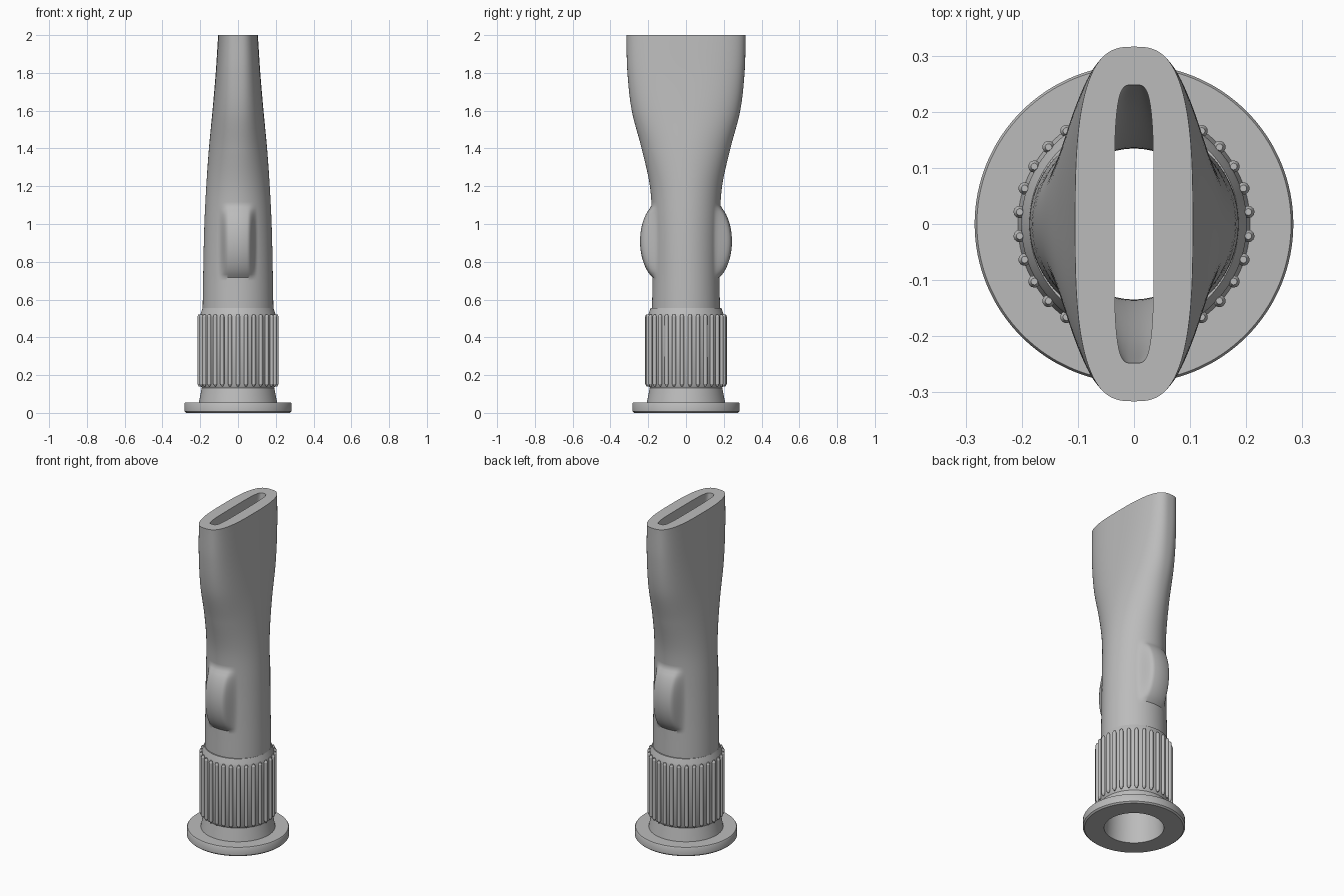
import bpy
import bmesh
import math
from mathutils import Matrix

if "Cube" in bpy.data.objects:
    bpy.data.objects.remove(bpy.data.objects["Cube"], do_unlink=True)

grey = bpy.data.materials.new("mid grey plastic")
grey.use_nodes = True
grey.diffuse_color = (0.5, 0.5, 0.5, 1)
grey.node_tree.nodes["Principled BSDF"].inputs["Base Color"].default_value = (0.5, 0.5, 0.5, 1)

SEGMENTS = 128


def finish(bm, name, angle=35):
    bmesh.ops.recalc_face_normals(bm, faces=bm.faces)
    mesh = bpy.data.meshes.new(name)
    bm.to_mesh(mesh)
    bm.free()
    mesh.materials.append(grey)
    obj = bpy.data.objects.new(name, mesh)
    bpy.context.collection.objects.link(obj)
    bpy.ops.object.select_all(action="DESELECT")
    obj.select_set(True)
    bpy.context.view_layer.objects.active = obj
    bpy.ops.object.shade_smooth_by_angle(angle=math.radians(angle))
    return obj


def bridge_rings(bm, rings):
    """Join consecutive closed rings, and the last back to the first."""
    loops = [[bm.verts.new(p) for p in ring] for ring in rings]
    for a, b in zip(loops, loops[1:] + loops[:1]):
        for i in range(len(a)):
            j = (i + 1) % len(a)
            bm.faces.new((a[i], a[j], b[j], b[i]))


def oval(z, rx, ry, power):
    ring = []
    for i in range(SEGMENTS):
        t = math.tau * i / SEGMENTS
        c, s = math.cos(t), math.sin(t)
        ring.append((rx * math.copysign(abs(c) ** (2 / power), c),
                     ry * math.copysign(abs(s) ** (2 / power), s), z))
    return ring


def lathe(name, profile):
    bm = bmesh.new()
    bridge_rings(bm, [oval(z, r, r, 2) for r, z in profile])
    return finish(bm, name)


def sample(keys, z):
    """Smooth interpolation through rows of (z, rx, ry, power)."""
    k = max(i for i in range(len(keys) - 1) if i == 0 or keys[i][0] <= z)

    def slope(i, c):
        lo, hi = keys[max(i - 1, 0)], keys[min(i + 1, len(keys) - 1)]
        return (hi[c] - lo[c]) / (hi[0] - lo[0])

    a, b = keys[k], keys[k + 1]
    h = b[0] - a[0]
    t = (z - a[0]) / h
    return [(1 + 2 * t) * (1 - t) ** 2 * a[c] + t * (1 - t) ** 2 * h * slope(k, c)
            + t * t * (3 - 2 * t) * b[c] + t * t * (t - 1) * h * slope(k + 1, c)
            for c in (1, 2, 3)]


def grip_bump(x, y, z):
    """Push out a soft rounded pad on the front and back."""
    t = (z - 0.905) / 0.185
    if abs(t) >= 1 or abs(x) >= 0.1:
        return (x, y, z)
    u = min(1, (0.1 - abs(x)) / 0.045)
    lift = 0.066 * (1 - t * t) ** 0.75 * u * u * (3 - 2 * u)
    return (x, y + math.copysign(lift, y), z)


# Hollow body: round at the base, flattened at the mouth
outer = [(0, 0.18, 0.18, 2), (0.5, 0.187, 0.18, 2), (0.75, 0.184, 0.177, 2),
         (1.0, 0.178, 0.179, 2), (1.2, 0.168, 0.191, 2), (1.4, 0.154, 0.235, 2.1),
         (1.6, 0.135, 0.287, 2.4), (1.8, 0.118, 0.31, 2.7), (2.0, 0.105, 0.316, 2.9)]
inner = [(0, 0.166, 0.166, 2), (0.4, 0.15, 0.15, 2), (1.0, 0.136, 0.136, 2),
         (1.2, 0.125, 0.14, 2.1), (1.6, 0.075, 0.215, 2.8), (2.0, 0.035, 0.248, 4)]
RINGS = 120
heights = [2 * i / RINGS for i in range(RINGS + 1)]
body = bmesh.new()
outside = [[grip_bump(*p) for p in oval(z, *sample(outer, z))] for z in heights]
inside = [oval(z, *sample(inner, z)) for z in reversed(heights)]
bridge_rings(body, outside + inside)
finish(body, "nozzle_body")

# Base flange with its tapered skirt
lathe("base_flange", [(0.18, 0), (0.275, 0), (0.284, 0.008), (0.284, 0.05), (0.28, 0.056),
                      (0.207, 0.056), (0.19, 0.14), (0.18, 0.14)])

# Knurled sleeve and its ribs
lathe("grip_sleeve", [(0.178, 0.13), (0.19, 0.13), (0.201, 0.15), (0.201, 0.515),
                      (0.198, 0.525), (0.187, 0.555), (0.178, 0.555)])
ribs = bmesh.new()
RIBS = 30
for i in range(RIBS):
    turn = Matrix.Rotation(math.tau * (i + 0.5) / RIBS, 4, "Z")
    for z, depth, r1, r2 in ((0.332, 0.356, 0.011, 0.011), (0.147, 0.014, 0.004, 0.011),
                             (0.516, 0.012, 0.011, 0.006)):
        bmesh.ops.create_cone(ribs, cap_ends=True, segments=12, radius1=r1, radius2=r2,
                              depth=depth, matrix=turn @ Matrix.Translation((0.205, 0, z)))
finish(ribs, "grip_ribs")
